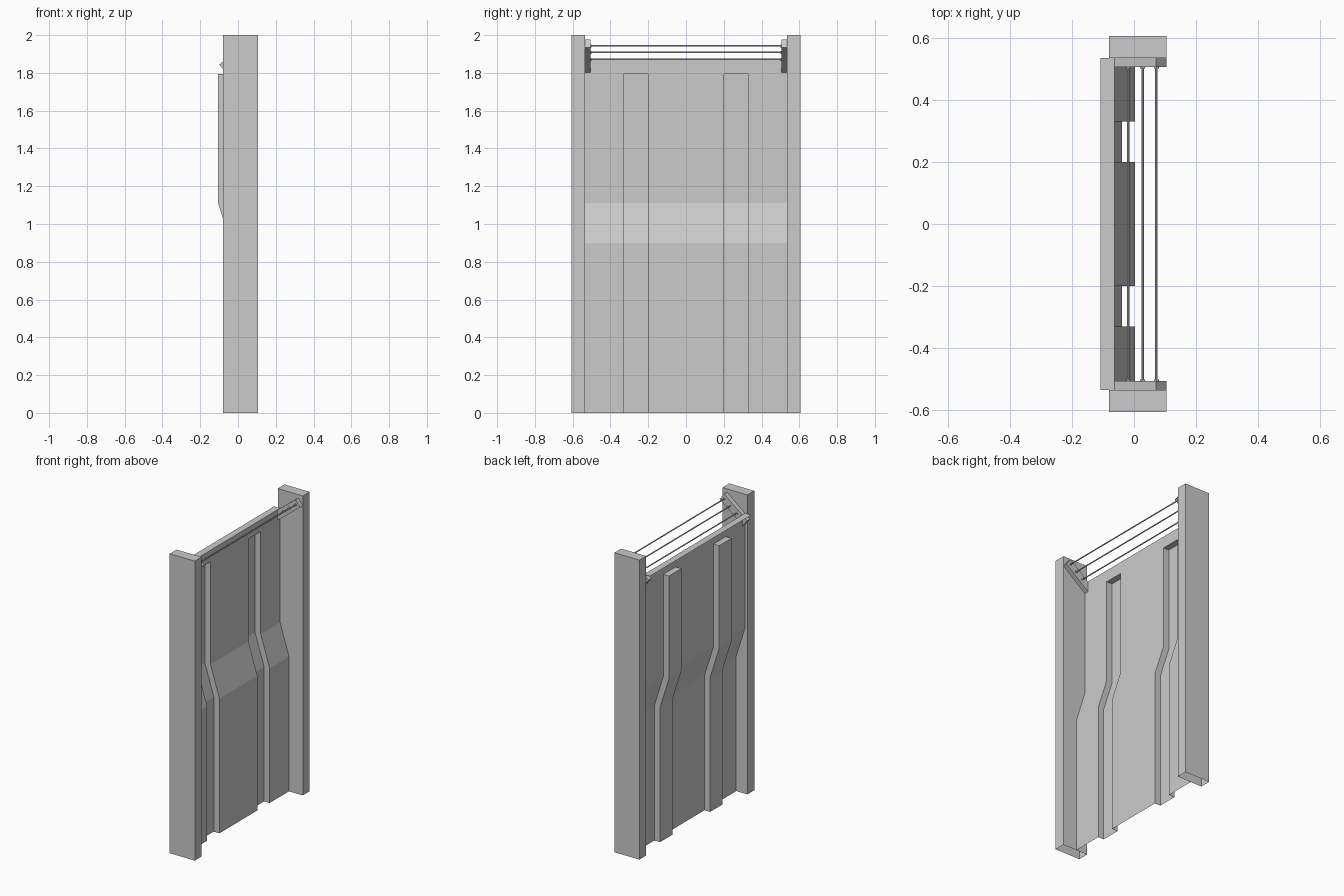
import bpy, bmesh, math
from mathutils import Matrix, Vector

if "Cube" in bpy.data.objects:
    bpy.data.objects.remove(bpy.data.objects["Cube"])


def finish(name, bm):
    mesh = bpy.data.meshes.new(name)
    bm.to_mesh(mesh)
    bm.free()
    ob = bpy.data.objects.new(name, mesh)
    bpy.context.collection.objects.link(ob)
    return ob


def box(name, centre, size, tilt=0.0, open_bottom=False):
    bm = bmesh.new()
    m = (Matrix.Translation(centre) @ Matrix.Rotation(-tilt, 4, 'Y')
         @ Matrix.Diagonal((*size, 1)))
    bmesh.ops.create_cube(bm, size=1, matrix=m)
    if open_bottom:
        bm.normal_update()
        low = [f for f in bm.faces if f.normal.z < -0.9]
        bmesh.ops.delete(bm, geom=low, context='FACES')
    return finish(name, bm)


def rod(name, centre, radius, length, sides=8):
    bm = bmesh.new()
    m = Matrix.Translation(centre) @ Matrix.Rotation(math.pi / 2, 4, 'X')
    bmesh.ops.create_cone(bm, cap_ends=True, segments=sides, radius1=radius,
                          radius2=radius, depth=length, matrix=m)
    return finish(name, bm)


# Thin pressed panel: columns are (y, rib depth), rows are (z, x, rib factor)
RIB = -0.042
half = [(0.20, 0), (0.20, RIB), (0.33, RIB), (0.33, 0), (0.535, 0)]
columns = [(-y, d) for y, d in reversed(half)] + half
rows = [(0, 0.003, 1), (0.90, 0.003, 1), (1.11, -0.063, 1), (1.795, -0.063, 1),
        (1.795, -0.063, 0), (1.873, -0.063, 0), (1.873, -0.108, 0)]
bm = bmesh.new()
grid = [[bm.verts.new((x + d * k, y, z)) for y, d in columns] for z, x, k in rows]
for a, b in zip(grid, grid[1:]):
    for i in range(len(columns) - 1):
        bm.faces.new((a[i], a[i + 1], b[i + 1], b[i]))
bmesh.ops.remove_doubles(bm, verts=bm.verts, dist=1e-5)
finish("ribbed_panel", bm)

# Tilted wire bracket line
tilt = math.radians(38)
mid = Vector((0.003, 0, 1.889))
along = Vector((math.cos(tilt), 0, math.sin(tilt)))
offsets = (-0.028, 0.031, 0.088)

for side, label in ((-1, "front"), (1, "back")):
    # End posts, hollow underneath
    box(f"{label}_post", (0.0125, side * 0.57, 1), (0.185, 0.072, 2), open_bottom=True)
    # Sloping wire brackets
    box(f"{label}_wire_bracket", mid + Vector((0, side * 0.52, 0)),
        (0.216, 0.03, 0.055), tilt)
    # Collars at wire ends
    for n, o in enumerate(offsets):
        rod(f"{label}_wire_collar_{n + 1}",
            mid + along * o + Vector((0, side * 0.5035, 0)), 0.008, 0.005)

# Wires
for n, o in enumerate(offsets):
    rod(f"wire_{n + 1}", mid + along * o, 0.004, 1.01)
